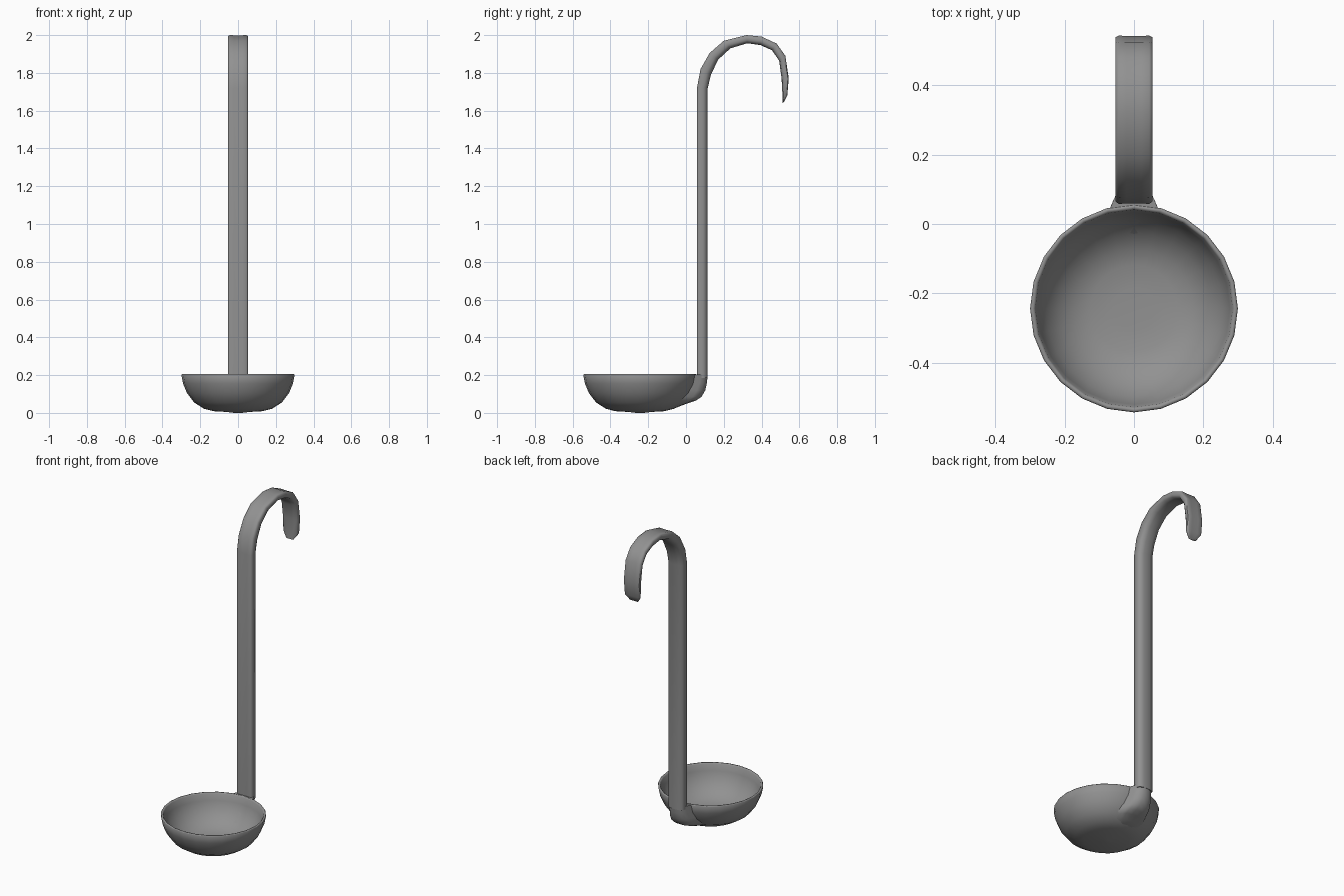
import bpy, bmesh
from math import sin, cos, pi, sqrt

if "Cube" in bpy.data.objects:
    bpy.data.objects.remove(bpy.data.objects["Cube"])

CY = -0.244  # bowl centre in y

steel = bpy.data.materials.new("dark_grey")
steel.diffuse_color = (0.285, 0.285, 0.285, 1)
steel.use_nodes = True
steel.node_tree.nodes["Principled BSDF"].inputs["Base Color"].default_value = steel.diffuse_color


def finish(bm, name, angle):
    bmesh.ops.recalc_face_normals(bm, faces=bm.faces)
    me = bpy.data.meshes.new(name)
    bm.to_mesh(me)
    bm.free()
    me.materials.append(steel)
    ob = bpy.data.objects.new(name, me)
    bpy.context.collection.objects.link(ob)
    bpy.ops.object.select_all(action='DESELECT')
    ob.select_set(True)
    bpy.context.view_layer.objects.active = ob
    bpy.ops.object.shade_smooth_by_angle(angle=angle)
    return ob


def loft(rings, name, angle=1.1):
    """Skin closed rings of points and cap both ends."""
    bm = bmesh.new()
    loops = [[bm.verts.new(p) for p in ring] for ring in rings]
    n = len(loops[0])
    for a, b in zip(loops, loops[1:]):
        for i in range(n):
            j = (i + 1) % n
            bm.faces.new((a[i], a[j], b[j], b[i]))
    bm.faces.new(loops[0])
    bm.faces.new(loops[-1])
    return finish(bm, name, angle)


def circle(r, z, n=24):
    return [(r * sin(2 * pi * i / n), CY + r * cos(2 * pi * i / n), z) for i in range(n)]


# Bowl: outside from the base up to the rounded rim, then down the inside
outer = [(0.06, 0.005), (0.13, 0.009), (0.18, 0.022), (0.232, 0.055),
         (0.27, 0.105), (0.291, 0.155), (0.30, 0.2), (0.297, 0.205)]
inner = [(0.29, 0.205), (0.285, 0.199), (0.277, 0.16), (0.256, 0.112), (0.219, 0.067),
         (0.172, 0.037), (0.125, 0.024), (0.06, 0.02)]
bowl_rings = [circle(0.02, 0.0)] + [circle(r, z) for r, z in outer + inner]
loft(bowl_rings, "bowl")

# Handle: rounded strip lofted between its outer and inner edge paths (y, z)
right = [(0.022, 0.02), (0.044, 0.0), (0.053, 0.12), (0.053, 0.6),
         (0.046, 0.86), (0.022, 1.0)]
section = right + [(-x, t) for x, t in reversed(right)]
path = [((0.058, 0.185), (0.115, 0.185), 1), ((0.058, 1.72), (0.115, 1.72), 1),
        ((0.077, 1.82), (0.132, 1.79), 1), ((0.125, 1.905), (0.17, 1.87), 1),
        ((0.20, 1.97), (0.235, 1.93), 1), ((0.32, 2.0), (0.325, 1.957), 1),
        ((0.40, 1.992), (0.395, 1.947), 1), ((0.48, 1.955), (0.455, 1.92), 1),
        ((0.526, 1.89), (0.493, 1.865), 1), ((0.544, 1.77), (0.506, 1.77), 1),
        ((0.536, 1.68), (0.511, 1.675), 0.95), ((0.518, 1.645), (0.51, 1.64), 0.5)]
loft([[(x * w, o[0] + t * (i[0] - o[0]), o[1] + t * (i[1] - o[1])) for x, t in section]
      for o, i, w in path], "handle")

# Neck: swelling that blends the handle foot into the back of the bowl wall
# (height, wall radius, half width, back y)
levels = [(0.203, 0.299, 0.07, 0.115), (0.16, 0.29, 0.074, 0.111),
          (0.12, 0.275, 0.082, 0.102), (0.085, 0.254, 0.092, 0.082),
          (0.064, 0.238, 0.096, 0.05), (0.052, 0.226, 0.094, 0.012),
          (0.036, 0.202, 0.08, -0.03), (0.022, 0.177, 0.045, -0.066)]
rings = []
for z, r, w, back in levels:
    front = CY + sqrt(r * r - w * w) - 0.003
    d = back - front
    half = [(w, front), (w * 0.78, front + d * 0.5),
            (w * 0.62, front + d * 0.8), (w * 0.25, back)]
    rings.append([(x, y, z) for x, y in half] + [(-x, y, z) for x, y in reversed(half)])
loft(rings, "neck")
